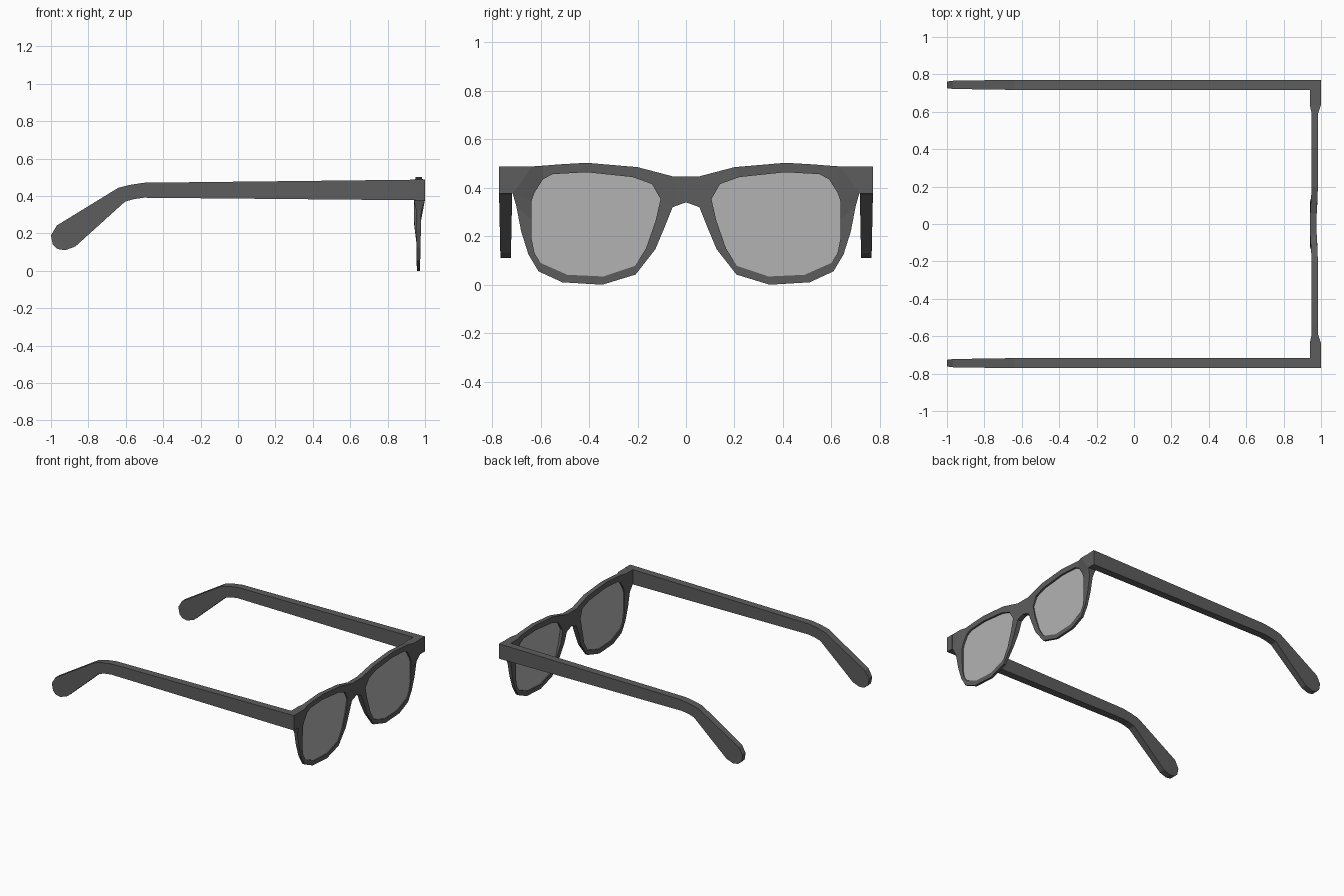
import bpy, bmesh

if "Cube" in bpy.data.objects:
    bpy.data.objects.remove(bpy.data.objects["Cube"])


def material(name, c):
    m = bpy.data.materials.new(name)
    m.diffuse_color = (c, c, c, 1)
    m.use_nodes = True
    m.node_tree.nodes["Principled BSDF"].inputs["Base Color"].default_value = m.diffuse_color
    return m


dark = material("dark_plastic", 0.11)
grey = material("lens_grey", 0.45)


def slab(name, faces, lo, hi, mat):
    """Thicken flat 2D faces between lo(p) and hi(p), then mirror across y = 0."""
    bm = bmesh.new()
    a, b, count = {}, {}, {}
    for f in faces:
        for p in f:
            if p not in a:
                a[p], b[p] = bm.verts.new(lo(p)), bm.verts.new(hi(p))
        bm.faces.new([a[p] for p in reversed(f)])
        bm.faces.new([b[p] for p in f])
        for p, q in zip(f, f[1:] + f[:1]):
            count.setdefault(frozenset((p, q)), []).append((p, q))
    for uses in count.values():
        p, q = uses[0]
        on_mirror = abs(a[p].co.y) < 1e-6 and abs(a[q].co.y) < 1e-6
        if len(uses) == 1 and not on_mirror:
            bm.faces.new([a[p], a[q], b[q], b[p]])
    bmesh.ops.recalc_face_normals(bm, faces=bm.faces)
    me = bpy.data.meshes.new(name)
    bm.to_mesh(me)
    bm.free()
    me.materials.append(mat)
    ob = bpy.data.objects.new(name, me)
    bpy.context.collection.objects.link(ob)
    mod = ob.modifiers.new("mirror", 'MIRROR')
    mod.use_axis = (False, True, False)
    return ob


# Rim: outer and inner outline in (y, z), clockwise from the bridge
outer = [(.055, .447), (.2, .485), (.41, .503), (.53, .496), (.59, .491), (.635, .488),
         (.715, .377), (.70, .325), (.68, .22), (.65, .125), (.608, .055), (.51, .01),
         (.345, 0), (.208, .042), (.126, .147), (.085, .245), (.055, .32)]
inner = [(.14, .415), (.22, .444), (.41, .464), (.55, .456), (.59, .435), (.625, .38),
         (.637, .345), (.637, .27), (.637, .19), (.625, .13), (.6, .09), (.49, .041),
         (.34, .034), (.21, .078), (.165, .15), (.125, .265), (.105, .353)]


def depth(p):
    y, z = p
    if y > .63 and z > .37:
        return .94, .999
    if y < .13 and z > .2:
        return .942, .977
    return .956 - .012 * z, .973 + .022 * z


n = len(outer)
faces = [[outer[i], inner[i], inner[(i + 1) % n], outer[(i + 1) % n]] for i in range(n)]
# Bridge half and end piece
faces.append([(0, .447), outer[-1 - n + 1], outer[-1], (0, .34)][::-1])
faces.append([outer[5], outer[6], (.745, .378), (.745, .487)])
slab("front_frame", faces, lambda p: (depth(p)[0], *p), lambda p: (depth(p)[1], *p), dark)

# Lenses
slab("lenses", [list(inner)], lambda p: (.962, *p), lambda p: (.969, *p), grey)

# Temple arms: top and bottom edge in (x, z)
top = [(1, .488), (-.503, .471), (-.575, .46), (-.64, .444), (-.968, .243), (-1, .19), (-.99, .14)]
bottom = [(1, .377), (-.503, .391), (-.555, .384), (-.604, .37), (-.87, .13), (-.925, .11), (-.965, .117)]
arm = [[top[i], top[i + 1], bottom[i + 1], bottom[i]] for i in range(len(top) - 1)]


def half_width(p):
    return .027 if p[0] > -.7 else .022 if p[0] > -.98 else .018


slab("temple_arms", arm, lambda p: (p[0], .744 - half_width(p), p[1]),
     lambda p: (p[0], .744 + half_width(p), p[1]), dark)
